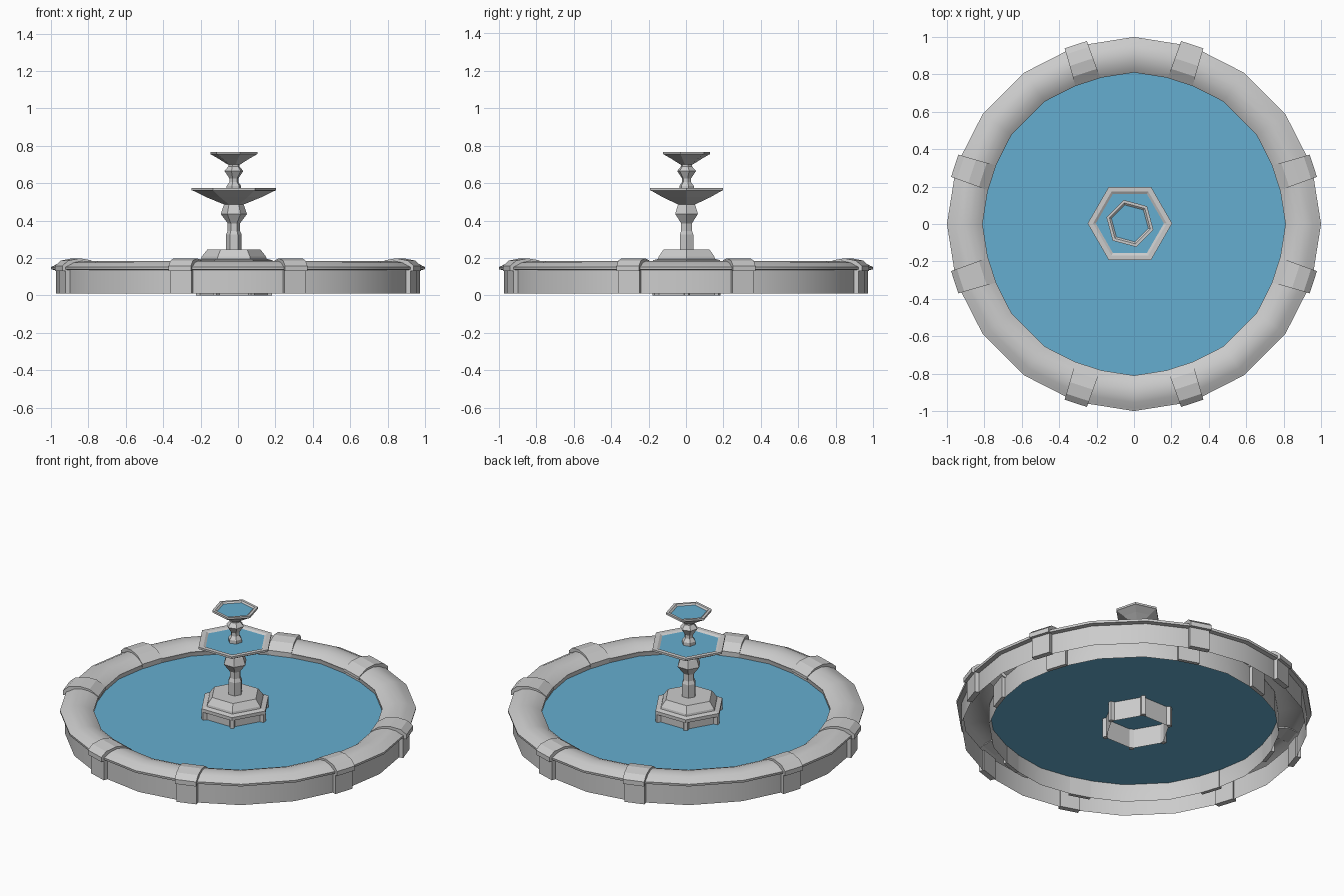
import bpy, bmesh, math

if "Cube" in bpy.data.objects:
    bpy.data.objects.remove(bpy.data.objects["Cube"])

CX, CY = -0.022, 0.003          # centre of the pedestal and bowls


def finish(name, bm, mat=None, smooth=False):
    bmesh.ops.recalc_face_normals(bm, faces=bm.faces)
    me = bpy.data.meshes.new(name)
    bm.to_mesh(me)
    bm.free()
    ob = bpy.data.objects.new(name, me)
    bpy.context.collection.objects.link(ob)
    if mat:
        me.materials.append(mat)
    if smooth:
        bpy.ops.object.select_all(action='DESELECT')
        ob.select_set(True)
        bpy.context.view_layer.objects.active = ob
        bpy.ops.object.shade_smooth_by_angle(angle=math.radians(28))
    return ob


def lathe(name, profile, sides, turn=0, cx=0, cy=0, smooth=False, cap=False):
    """Revolve (radius, z) points into a low-sided solid."""
    bm = bmesh.new()
    rings = []
    for r, z in profile:
        rings.append([bm.verts.new((cx + r * math.cos(a), cy + r * math.sin(a), z))
                      for a in (math.radians(turn) + math.tau * i / sides for i in range(sides))])
    for a, b in zip(rings, rings[1:]):
        for i in range(sides):
            j = (i + 1) % sides
            bm.faces.new((a[i], a[j], b[j], b[i]))
    if cap:
        bm.faces.new(rings[-1])
    return finish(name, bm, smooth=smooth)


def disc(name, r, z, sides, mat, turn=0, cx=0, cy=0):
    bm = bmesh.new()
    bm.faces.new([bm.verts.new((cx + r * math.cos(a), cy + r * math.sin(a), z))
                  for a in (math.radians(turn) + math.tau * i / sides for i in range(sides))])
    finish(name, bm, mat)


def strip(name, outline, w_in, w_out, angle, cx=0, cy=0):
    """Closed (radius, z) outline extruded sideways, placed at an angle."""
    bm = bmesh.new()
    c, s = math.cos(math.radians(angle)), math.sin(math.radians(angle))
    rs = [p[0] for p in outline]
    lo, hi = min(rs), max(rs)
    sides = []
    for sign in (-1, 1):
        row = []
        for r, z in outline:
            t = sign * (w_in + (w_out - w_in) * (r - lo) / (hi - lo)) / 2
            row.append(bm.verts.new((cx + r * c - t * s, cy + r * s + t * c, z)))
        bm.faces.new(row)
        sides.append(row)
    n = len(outline)
    for i in range(n):
        j = (i + 1) % n
        bm.faces.new((sides[0][i], sides[0][j], sides[1][j], sides[1][i]))
    finish(name, bm)


water = bpy.data.materials.new("water")
water.diffuse_color = (0.13, 0.42, 0.63, 0.8)
water.use_nodes = True
water.node_tree.nodes["Principled BSDF"].inputs["Base Color"].default_value = water.diffuse_color

# Pool wall: hollow underneath, rounded coping with an outer lip
lathe("pool_wall", [(.972, .01), (.972, .135), (.998, .138), (1.0, .152), (.985, .158),
                    (.955, .175), (.91, .184), (.87, .178), (.835, .165), (.81, .148),
                    (.815, .135), (.815, .01)], 20, smooth=True)
disc("pool_water", .815, .12, 20, water)

# Eight clamp blocks over the coping, each with an outer and an inner post
cap = [(1.008, .13), (1.008, .158), (.975, .186), (.91, .198), (.85, .188), (.798, .152),
       (.798, .135), (.81, .135), (.85, .165), (.91, .178), (.96, .165), (.99, .148), (.99, .13)]
for k in (1, 4, 6, 9, 11, 14, 16, 19):
    a = k * 18
    strip("coping_block", cap, .14, .125, a)
    strip("outer_post", [(.955, .01), (.988, .01), (.988, .14), (.955, .14)], .118, .118, a)
    strip("inner_post", [(.803, .01), (.825, .01), (.825, .145), (.803, .145)], .125, .125, a)

# Hexagonal pedestal with corner posts
lathe("pedestal", [(.188, 0), (.188, .168), (.207, .168), (.207, .188), (.175, .195),
                   (.172, .207), (.142, .245), (0.04, .245)], 6, 0, CX, CY)
for k in range(6):
    strip("pedestal_post", [(.18, 0), (.203, 0), (.203, .168), (.18, .168)], .03, .022,
          k * 60, CX, CY)

# Lower column with faceted bulb
lathe("lower_column", [(.042, .245), (.042, .325), (.033, .345), (.033, .385), (.07, .435),
                       (.055, .48), (.035, .5)], 6, 0, CX, CY)
# Upper column
lathe("upper_column", [(.04, .5), (.04, .585), (.025, .605), (.025, .625), (.052, .665),
                       (.03, .69), (.03, .715)], 6, 15, CX, CY)


# Bowls: thin shells with a flat rim, each holding water
def bowl(name, r, z0, z1, foot, turn):
    lathe(name, [(foot, z0), (r * .65, z0 + (z1 - z0) * .45), (r * .95, z1 - .015), (r, z1 - .012),
                 (r, z1), (r * .87, z1), (r * .55, z0 + (z1 - z0) * .55), (foot * .9, z0 + .02)],
          6, turn, CX, CY, cap=True)
    disc(name + "_water", r * .86, z1 - .008, 6, water, turn, CX, CY)


bowl("lower_bowl", .226, .485, .573, .05, 0)
bowl("upper_bowl", .13, .70, .767, .035, 45)
